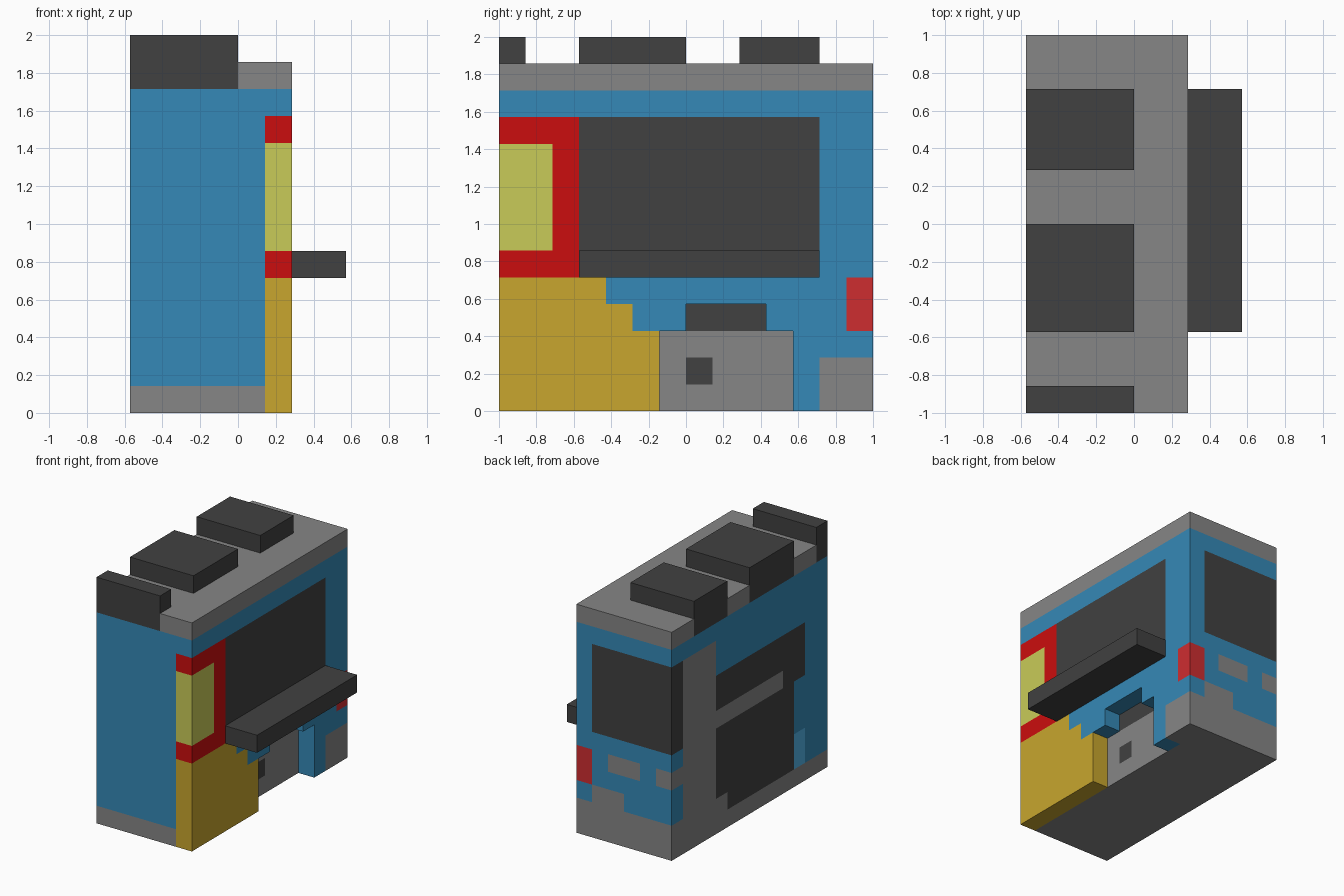
import bpy, bmesh
from mathutils import Vector

if "Cube" in bpy.data.objects:
    bpy.data.objects.remove(bpy.data.objects["Cube"])

U = 1 / 7  # one block


def material(name, rgb):
    lin = [((c / 255 + 0.055) / 1.055) ** 2.4 if c > 10 else c / 255 / 12.92 for c in rgb]
    m = bpy.data.materials.new(name)
    m.diffuse_color = (*lin, 1)
    m.use_nodes = True
    m.node_tree.nodes["Principled BSDF"].inputs["Base Color"].default_value = m.diffuse_color
    return m


COLOURS = {
    "blue": (53, 137, 183), "grey": (134, 134, 134), "charcoal": (65, 65, 65),
    "red": (203, 13, 14), "light_red": (206, 45, 48), "ochre": (200, 166, 46),
    "pale_yellow": (201, 203, 88), "light_blue": (82, 178, 230),
}
MATS = {n: material(n, c) for n, c in COLOURS.items()}
NAMES = list(COLOURS)

DIRS = [Vector(d) for d in ((1, 0, 0), (-1, 0, 0), (0, 1, 0), (0, -1, 0), (0, 0, 1), (0, 0, -1))]


def block_part(name, x, y, z, paint, solid=lambda x, y, z: True):
    """Outer skin of a block of cells; paint(direction, centre) gives each face's colour."""
    cells = {(i, j, k) for i in range(*x) for j in range(*y) for k in range(*z) if solid(i, j, k)}
    bm = bmesh.new()
    verts, used = {}, []
    for c in cells:
        for d in DIRS:
            if tuple(int(a + b) for a, b in zip(c, d)) in cells:
                continue
            mid = Vector(c) + Vector((.5, .5, .5)) + d * .5
            s = Vector((d.y, d.z, d.x)) * .5
            t = d.cross(s)
            ring = []
            for p in (mid - s - t, mid + s - t, mid + s + t, mid - s + t):
                key = tuple(round(v) for v in p)
                if key not in verts:
                    verts[key] = bm.verts.new(Vector(key) * U)
                ring.append(verts[key])
            f = bm.faces.new(ring)
            col = paint(d, mid)
            if col not in used:
                used.append(col)
            f.material_index = used.index(col)
    bmesh.ops.recalc_face_normals(bm, faces=bm.faces)
    bmesh.ops.dissolve_limit(bm, angle_limit=0.02, verts=bm.verts, edges=bm.edges, delimit={'MATERIAL'})
    me = bpy.data.meshes.new(name)
    bm.to_mesh(me)
    bm.free()
    for col in used:
        me.materials.append(MATS[col])
    ob = bpy.data.objects.new(name, me)
    bpy.context.collection.objects.link(ob)
    return ob


# Painted areas: colour, from/to across, from/to up; later ones lie on top
RIGHT = [
    ("red", -7, -4, 5, 11), ("pale_yellow", -7, -5, 6, 10), ("charcoal", -4, 5, 5, 11),
    ("ochre", -7, -1, 0, 3), ("ochre", -7, -2, 3, 4), ("ochre", -7, -3, 4, 5),
    ("grey", 5, 7, 0, 2), ("light_red", 6, 7, 3, 5),
]
ARCH = [("grey", -1, 4, 0, 3), ("charcoal", 0, 3, 3, 4), ("charcoal", 0, 1, 1, 2)]
LEFT = [
    ("grey", -7, 7, 0, 1), ("grey", 3, 7, 0, 2), ("grey", 3, 6, 2, 11), ("charcoal", 6, 7, 6, 11),
    ("grey", 6, 7, 4, 5), ("charcoal", -5, 3, 6, 9), ("grey", -3, 3, 6, 7),
    ("charcoal", -4, 3, 2, 6), ("charcoal", -4, 2, 1, 2), ("grey", 2, 3, 1, 2),
    ("light_blue", -5, -4, 1, 3),
]
FRONT = [
    ("grey", -4, 1, 0, 1), ("ochre", 1, 2, 0, 5), ("red", 1, 2, 5, 11), ("pale_yellow", 1, 2, 6, 10),
]
BACK = [
    ("charcoal", -4, 1, 6, 11), ("grey", -4, 2, 0, 2), ("grey", -1, 1, 2, 3),
    ("grey", -2, 0, 4, 5), ("grey", -4, -3, 4, 5), ("light_red", 1, 2, 3, 5),
]
UNDER = [("grey", -4, 2, -7, 7), ("ochre", 1, 2, -7, -1), ("blue", 1, 2, 4, 5)]
ARCH_SIDE = [("ochre", 1, 2, 0, 3)]


def pick(areas, a, b):
    col = "blue"
    for name, a0, a1, b0, b1 in areas:
        if a0 < a < a1 and b0 < b < b1:
            col = name
    return col


def body_paint(d, p):
    if d.x > 0:
        return pick(RIGHT if p.x > 1.5 else ARCH, p.y, p.z)
    if d.x < 0:
        return pick(LEFT, p.y, p.z)
    if d.y < 0:
        return pick(FRONT if p.y < -6.5 else [], p.x, p.z)
    if d.y > 0:
        return pick(BACK if p.y > 6.5 else ARCH_SIDE if p.y < -.5 else [], p.x, p.z)
    return pick(UNDER if p.z < .5 else [], p.x, p.y)


def body_solid(x, y, z):
    # stepped wheel arch, one block deep, in the right side
    return not (x == 1 and ((-1 <= y < 4 and z < 3) or (0 <= y < 3 and z == 3)))


def plain(col):
    return lambda d, p: col


# Body with its painted panels
block_part("body", (-4, 2), (-7, 7), (0, 12), body_paint, body_solid)

# Roof slab, notched where the roof boxes sit
BOXES = {"front_roof_box": (-7, -6), "middle_roof_box": (-4, 0), "rear_roof_box": (2, 5)}
block_part("roof", (-4, 2), (-7, 7), (12, 13), plain("grey"),
           lambda x, y, z: not (x < 0 and any(a <= y < b for a, b in BOXES.values())))
for box_name, span in BOXES.items():
    block_part(box_name, (-4, 0), span, (12, 14), plain("charcoal"))

# Counter shelf under the serving hatch
block_part("shelf", (2, 4), (-4, 5), (5, 6), plain("charcoal"))
